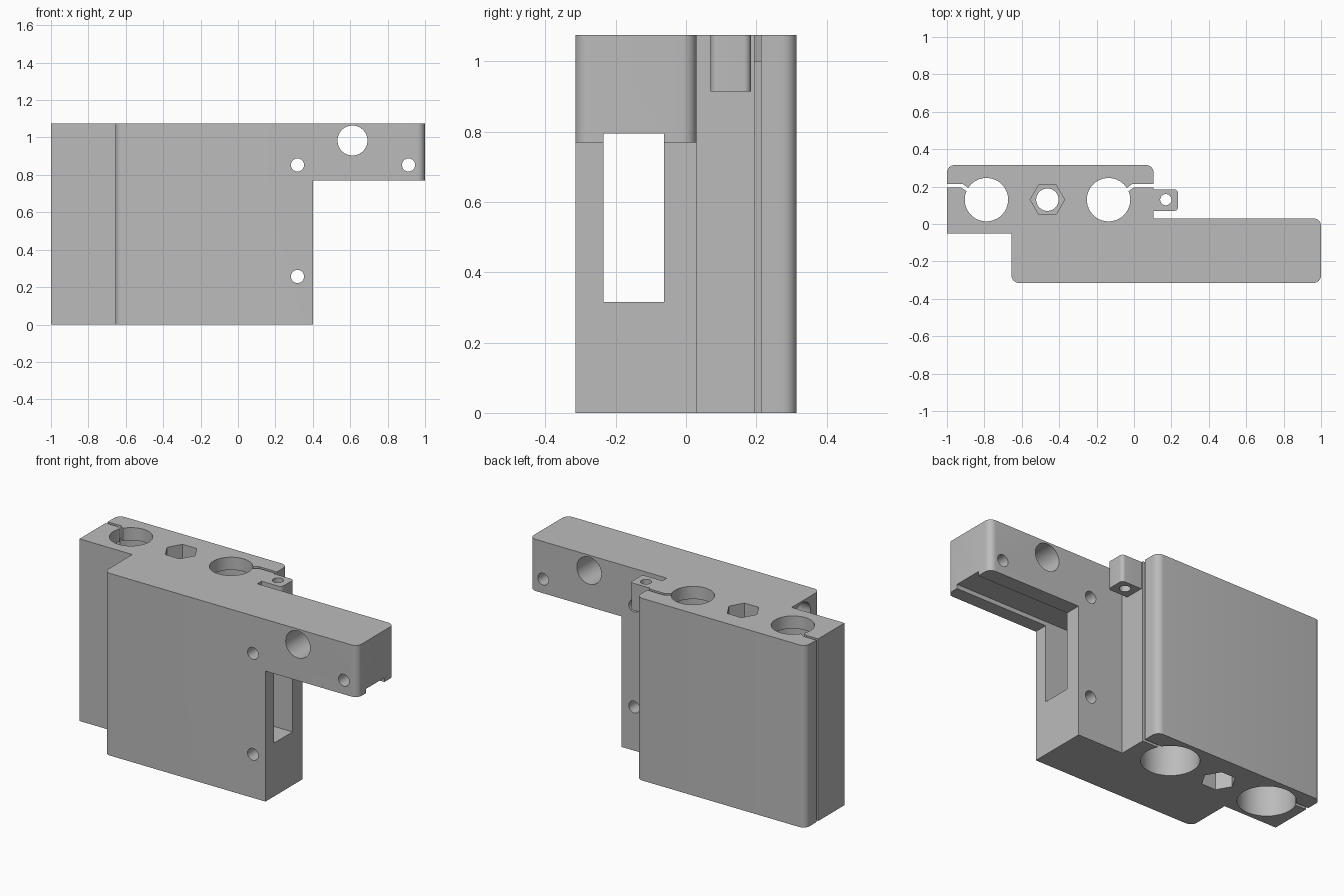
import bpy, bmesh, math
from mathutils import Matrix, Vector

if "Cube" in bpy.data.objects:
    bpy.data.objects.remove(bpy.data.objects["Cube"], do_unlink=True)

TOP = 1.075
LIP = 1.0          # underside of the bearing retaining lips
R = 0.04           # corner rounding

grey = bpy.data.materials.new("plain grey")
grey.use_nodes = True
grey.diffuse_color = (0.5, 0.5, 0.5, 1)
grey.node_tree.nodes["Principled BSDF"].inputs["Base Color"].default_value = (0.5, 0.5, 0.5, 1)


def finish(bm, name):
    bmesh.ops.recalc_face_normals(bm, faces=bm.faces)
    mesh = bpy.data.meshes.new(name)
    bm.to_mesh(mesh)
    bm.free()
    mesh.materials.append(grey)
    ob = bpy.data.objects.new(name, mesh)
    bpy.context.collection.objects.link(ob)
    return ob


def prism(name, outline, z0, z1):
    """Extrude a plan outline; points are (x, y) or (x, y, corner radius)."""
    pts = []
    n = len(outline)
    for i, p in enumerate(outline):
        c = Vector(p[:2])
        if len(p) < 3:
            pts.append(c)
            continue
        a = (Vector(outline[i - 1][:2]) - c).normalized() * p[2]
        b = (Vector(outline[(i + 1) % n][:2]) - c).normalized() * p[2]
        for k in range(9):
            t = k / 8 * math.pi / 2
            pts.append(c + a * (1 - math.sin(t)) + b * (1 - math.cos(t)))
    bm = bmesh.new()
    face = bm.faces.new([bm.verts.new((p.x, p.y, z0)) for p in pts])
    out = bmesh.ops.extrude_face_region(bm, geom=[face])
    top = [v for v in out["geom"] if isinstance(v, bmesh.types.BMVert)]
    bmesh.ops.translate(bm, verts=top, vec=(0, 0, z1 - z0))
    return finish(bm, name)


def box(name, x0, x1, y0, y1, z0, z1):
    return prism(name, [(x0, y0), (x1, y0), (x1, y1), (x0, y1)], z0, z1)


def rod(name, start, axis, length, radius, sides=48):
    """Cylinder from a start point along the X, Y or Z axis."""
    turn = {"X": Matrix.Rotation(math.pi / 2, 4, "Y"),
            "Y": Matrix.Rotation(-math.pi / 2, 4, "X"),
            "Z": Matrix.Identity(4)}[axis]
    place = Matrix.Translation(start) @ turn @ Matrix.Translation((0, 0, length / 2))
    if sides == 6:
        place = place @ Matrix.Rotation(math.pi / 2, 4, "Z")
    bm = bmesh.new()
    bmesh.ops.create_cone(bm, cap_ends=True, segments=sides, radius1=radius,
                          radius2=radius, depth=length, matrix=place)
    if sides == 6:
        # put two corners of the hexagon on the X axis
        xs = [v.co.x - start[0] for v in bm.verts]
        if max(xs) < radius * 0.95:
            bmesh.ops.rotate(bm, verts=bm.verts, cent=start,
                             matrix=Matrix.Rotation(math.pi / 6, 3, "Z"))
    return finish(bm, name)


def combine(target, tool, operation):
    mod = target.modifiers.new(operation, "BOOLEAN")
    mod.operation = operation
    mod.solver = "EXACT"
    mod.object = tool
    bpy.context.view_layer.objects.active = target
    bpy.ops.object.modifier_apply(modifier=mod.name)
    bpy.data.objects.remove(tool, do_unlink=True)


# Main body: rear bearing block and front rod block in one outline
body = prism("bracket_body", [
    (-1, -0.05), (-0.655, -0.05), (-0.655, -0.315, R), (0.4, -0.315),
    (0.4, 0.03), (0.105, 0.03), (0.105, 0.315, R), (-1, 0.315, R)], 0, TOP)

# Motor arm and screw tab
combine(body, prism("motor_arm", [
    (0.2, -0.315), (1, -0.315, R), (1, 0.03, R), (0.2, 0.03)], 0.77, TOP), "UNION")
combine(body, prism("screw_tab", [
    (0.06, 0.07), (0.235, 0.07, 0.02), (0.235, 0.185, 0.02), (0.06, 0.185)],
    0.915, TOP), "UNION")

cuts = []
# Belt window right through, also grooving the arm underside
cuts.append(box("belt_window", -1.1, 1.1, -0.235, -0.063, 0.315, 0.795))

# Bearing bores with retaining lips and clamp slits to the outer sides
for cx, side in ((-0.789, -1), (-0.136, 1)):
    cuts.append(rod("bearing_bore", (cx, 0.13, -0.1), "Z", LIP + 0.1, 0.154, 64))
    cuts.append(rod("lip_hole", (cx, 0.13, 0.9), "Z", 0.3, 0.116, 64))
    slit = [(0.4, 0.213), (0.125, 0.213), (0.085, 0.183),
            (0.085, 0.16), (0.135, 0.195), (0.4, 0.195)]
    cuts.append(prism("clamp_slit", [(cx + side * x, y) for x, y in slit], -0.1, 1.2))

# Hexagonal pockets at both ends of a through hole
cuts.append(rod("centre_hole", (-0.463, 0.13, -0.1), "Z", 1.4, 0.06))
cuts.append(rod("upper_hex", (-0.463, 0.13, TOP - 0.25), "Z", 0.4, 0.092, 6))
cuts.append(rod("lower_hex", (-0.463, 0.13, -0.15), "Z", 0.4, 0.092, 6))
cuts.append(rod("tab_hole", (0.17, 0.13, 0.85), "Z", 0.4, 0.03))

# Blind rod sockets entering from the right-hand side
for z in (0.122, 0.988):
    cuts.append(rod("rod_socket", (-0.8, -0.149, z), "X", 1.05, 0.077))

# Motor screw holes and the large access hole, front to back
for x, z, r in ((0.318, 0.257, 0.035), (0.318, 0.853, 0.035),
                (0.912, 0.853, 0.035), (0.612, 0.984, 0.08)):
    cuts.append(rod("front_hole", (x, -0.5, z), "Y", 0.6, r))

for cutter in cuts:
    combine(body, cutter, "DIFFERENCE")

bpy.ops.object.select_all(action="DESELECT")
body.select_set(True)
bpy.context.view_layer.objects.active = body
bpy.ops.object.shade_smooth_by_angle(angle=math.radians(30))
